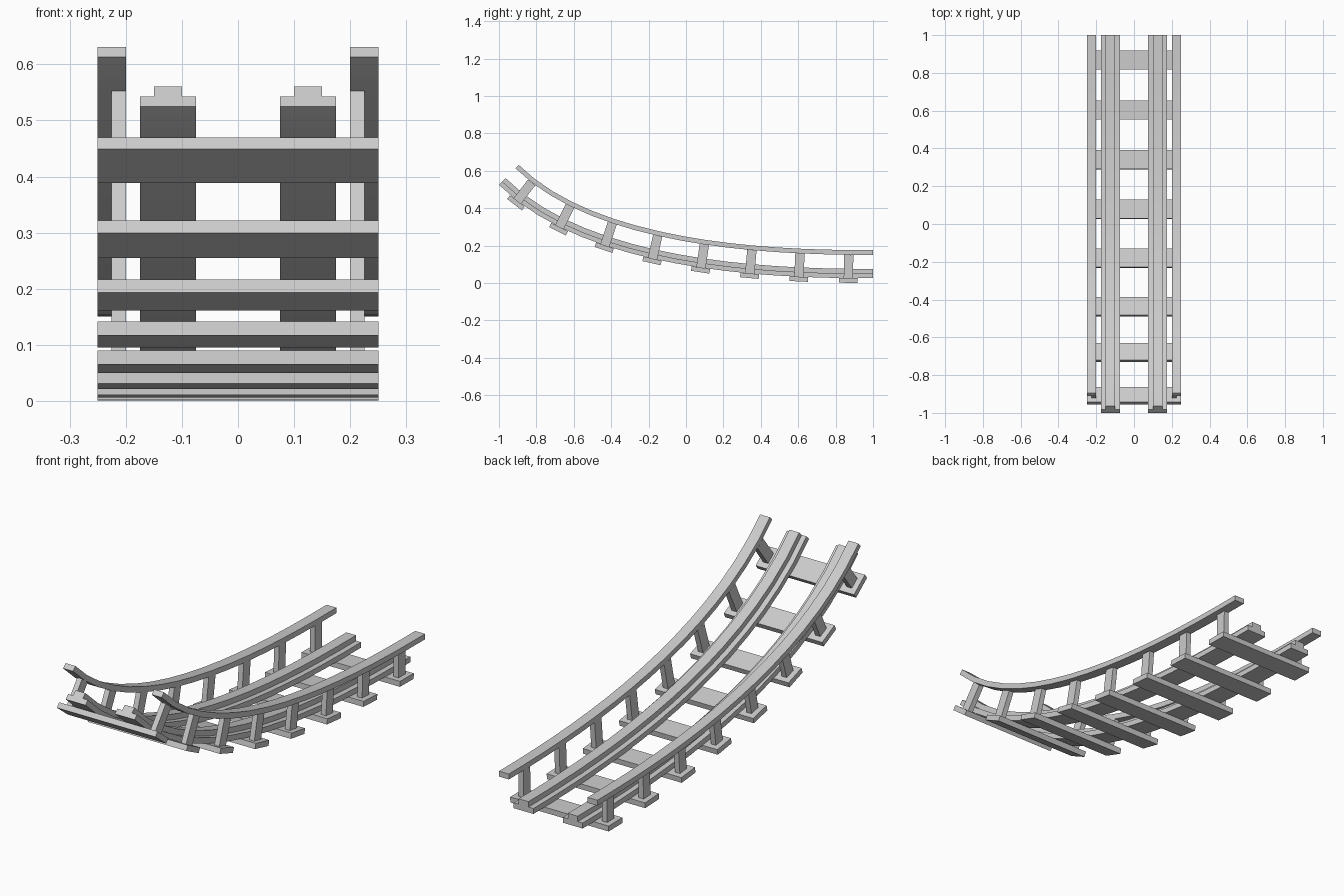
import bpy, bmesh
from mathutils import Vector, Matrix

if "Cube" in bpy.data.objects:
    bpy.data.objects.remove(bpy.data.objects["Cube"])

# Track centreline (tops of the sleepers) as a cubic curve in the y-z plane
P = [Vector((0, -1, .525)), Vector((0, -.52, .045)), Vector((0, .52, .0255)), Vector((0, 1, .0255))]


def bez(t):
    s = 1 - t
    return P[0]*s**3 + P[1]*3*s*s*t + P[2]*3*s*t*t + P[3]*t**3


def tangent(t):
    s = 1 - t
    return ((P[1]-P[0])*s*s + (P[2]-P[1])*2*s*t + (P[3]-P[2])*t*t).normalized()


N = 800
arc = [0.0]
for i in range(N):
    arc.append(arc[-1] + (bez((i+1)/N) - bez(i/N)).length)


def frame(f):
    """Local axes (x across, y along, z up) at fraction f of the track length."""
    i = min(range(N+1), key=lambda k: abs(arc[k] - f*arc[-1]))
    p, y = bez(i/N), tangent(i/N)
    x = Vector((1, 0, 0))
    m = Matrix((x, y, x.cross(y))).transposed().to_4x4()
    m.translation = p
    return m


def finish(name, bm):
    bmesh.ops.recalc_face_normals(bm, faces=bm.faces)
    me = bpy.data.meshes.new(name)
    bm.to_mesh(me)
    bm.free()
    ob = bpy.data.objects.new(name, me)
    bpy.context.collection.objects.link(ob)
    bpy.ops.object.select_all(action='DESELECT')
    ob.select_set(True)
    bpy.context.view_layer.objects.active = ob
    bpy.ops.object.shade_smooth_by_angle()
    return ob


def sweep(name, profile, segments=16):
    """Sweep a closed (x, height) profile along the track."""
    bm = bmesh.new()
    rings = []
    for k in range(segments + 1):
        m = frame(k/segments)
        rings.append([bm.verts.new(m @ Vector((x, 0, z))) for x, z in profile])
    n = len(profile)
    for a, b in zip(rings, rings[1:]):
        for j in range(n):
            bm.faces.new((a[j], a[(j+1) % n], b[(j+1) % n], b[j]))
    bm.faces.new(rings[0])
    bm.faces.new(rings[-1])
    return finish(name, bm)


def block(name, f, size, centre):
    bm = bmesh.new()
    m = frame(f) @ Matrix.Translation(centre) @ Matrix.Diagonal((*size, 1))
    bmesh.ops.create_cube(bm, size=1, matrix=m)
    return finish(name, bm)


# Running rails and handrails, mirrored left and right
rail = [(.075, 0), (.175, 0), (.175, .025), (.15, .025), (.15, .05), (.10, .05), (.10, .025), (.075, .025)]
handrail = [(.20, .125), (.25, .125), (.25, .15), (.20, .15)]
for side, s in (("left", -1), ("right", 1)):
    sweep("rail_" + side, [(s*x, z) for x, z in rail])
    sweep("handrail_" + side, [(s*x, z) for x, z in handrail])

# Sleepers with a handrail post at each end
for i in range(8):
    f = (i + .5)/8
    block(f"sleeper_{i+1}", f, (.5, .1, .025), (0, 0, -.0125))
    for side, s in (("left", -1), ("right", 1)):
        block(f"post_{side}_{i+1}", f, (.025, .05, .125), (s*.2125, 0, .0625))
